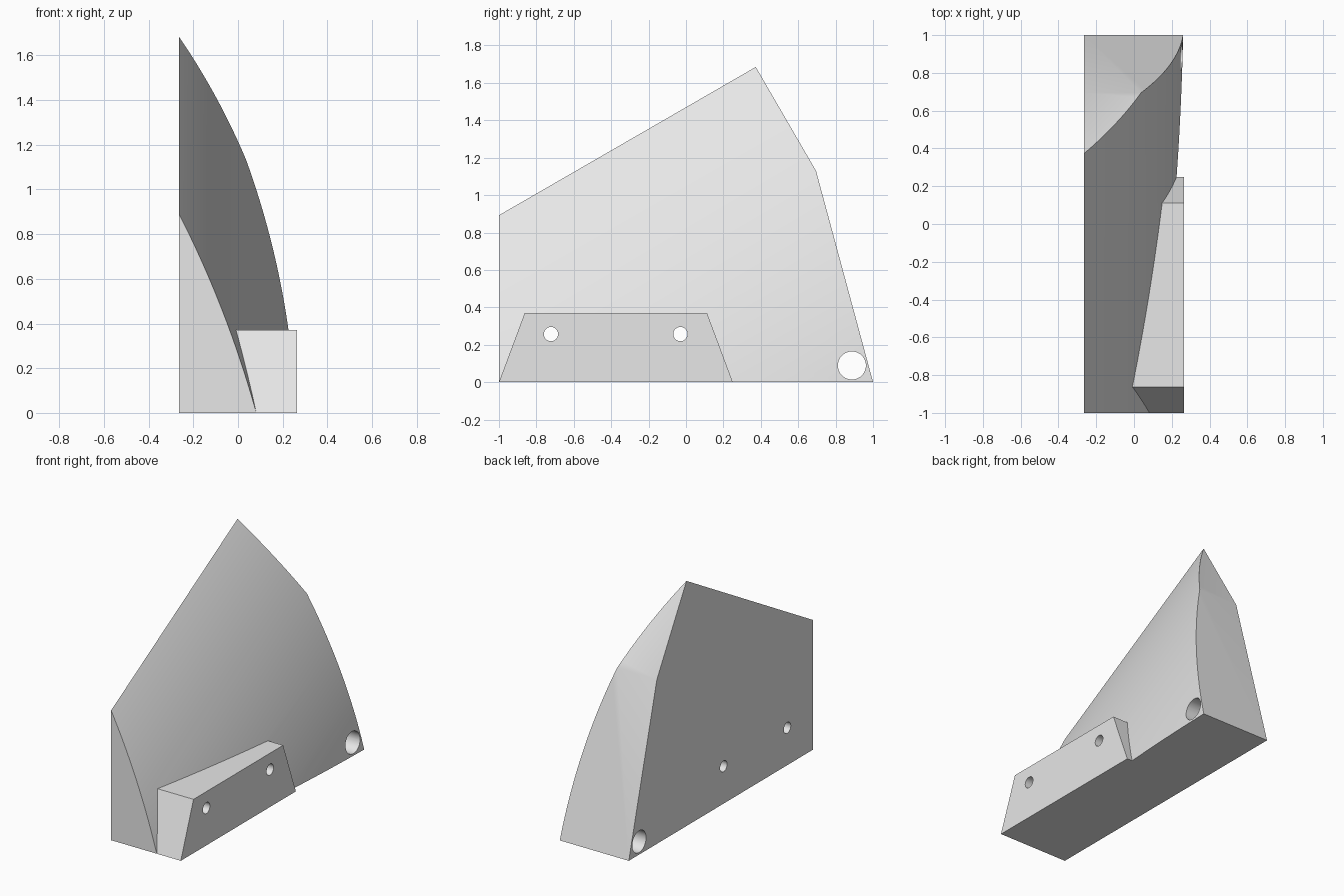
import bpy, bmesh
from math import cos, sin, pi, radians, sqrt
from mathutils import Vector

cube = bpy.data.objects.get("Cube")
if cube:
    bpy.data.objects.remove(cube, do_unlink=True)

grey = bpy.data.materials.new("light_grey")
grey.use_nodes = True
grey.diffuse_color = (0.8, 0.8, 0.8, 1)
grey.node_tree.nodes["Principled BSDF"].inputs["Base Color"].default_value = grey.diffuse_color

HALF = 0.265                      # half thickness


def prism(name, points, along):
    """Extrude a closed outline of 3D points into a solid."""
    bm = bmesh.new()
    face = bm.faces.new([bm.verts.new(p) for p in points])
    ext = bmesh.ops.extrude_face_region(bm, geom=[face], use_keep_orig=True)
    moved = [g for g in ext["geom"] if isinstance(g, bmesh.types.BMVert)]
    bmesh.ops.translate(bm, vec=along, verts=moved)
    bmesh.ops.recalc_face_normals(bm, faces=bm.faces)
    mesh = bpy.data.meshes.new(name)
    bm.to_mesh(mesh)
    bm.free()
    mesh.materials.append(grey)
    obj = bpy.data.objects.new(name, mesh)
    bpy.context.collection.objects.link(obj)
    return obj


def side_prism(name, outline, x0, x1):
    return prism(name, [(x0, y, z) for y, z in outline], Vector((x1 - x0, 0, 0)))


def combine(target, tool, operation):
    """Apply a boolean and discard the tool."""
    mod = target.modifiers.new(operation.lower(), "BOOLEAN")
    mod.operation, mod.object, mod.solver = operation, tool, "EXACT"
    bpy.context.view_layer.objects.active = target
    bpy.ops.object.modifier_apply(modifier=mod.name)
    bpy.data.objects.remove(tool, do_unlink=True)


# Main body outline, seen from the side
body = side_prism("curved_body", [(-1, 0), (1, 0), (0.695, 1.13), (0.37, 1.69), (-1, 0.9)], -HALF, 0.5)

# Cylindrical outer face, its axis tilted 30 degrees
tilt = radians(30)
axis = Vector((0, cos(tilt), sin(tilt)))
across = Vector((0, -sin(tilt), cos(tilt)))
RADIUS, CENTRE, CREST = 3.8, -0.66, 0.2634
STEPS = 40
arc = []
for i in range(STEPS + 1):
    u = -0.7 + 2.3 * i / STEPS
    x = CREST - RADIUS + sqrt(RADIUS ** 2 - (u - CENTRE) ** 2)
    arc.append(Vector((x, 0, 0)) + across * u - axis * 3)
back = [Vector((-1, 0, 0)) + across * u - axis * 3 for u in (1.6, -0.7)]
combine(body, prism("arc_cutter", arc + back, axis * 6), "INTERSECT")

# Mounting block on the lower outer side
block = side_prism("mounting_block", [(-1, 0), (0.25, 0), (0.112, 0.37), (-0.862, 0.37)], -0.15, HALF)
combine(body, block, "UNION")

# Two bolt holes and one pivot hole, right through
for y, z, r in ((-0.722, 0.257, 0.038), (-0.03, 0.257, 0.038), (0.887, 0.089, 0.075)):
    ring = [(y + r * cos(2 * pi * k / 48), z + r * sin(2 * pi * k / 48)) for k in range(48)]
    combine(body, side_prism("hole_cutter", ring, -1, 1), "DIFFERENCE")

# Smooth curved faces, crisp corners
bpy.ops.object.select_all(action="DESELECT")
body.select_set(True)
bpy.context.view_layer.objects.active = body
bpy.ops.object.shade_smooth_by_angle(angle=radians(30))
